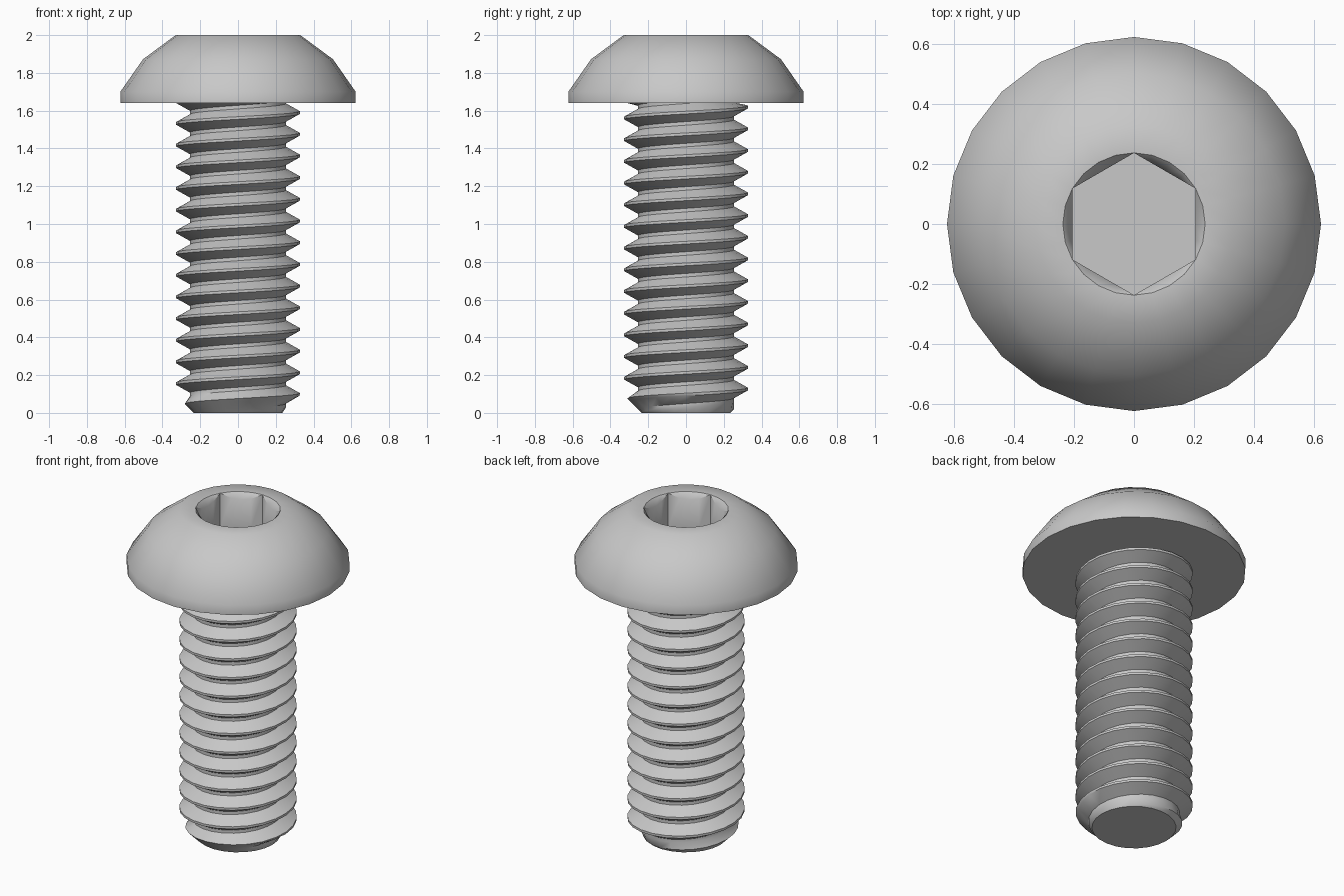
import bpy, bmesh, math

SIDES = 24
STEP = 2 * math.pi / SIDES
PITCH = 0.1148

old = bpy.data.objects.get("Cube")
if old:
    bpy.data.objects.remove(old)

steel = bpy.data.materials.new("steel grey")
steel.use_nodes = True
steel.diffuse_color = (0.58, 0.58, 0.58, 1)
steel.node_tree.nodes["Principled BSDF"].inputs["Base Color"].default_value = (0.58, 0.58, 0.58, 1)


def point(bm, angle, radius, z):
    return bm.verts.new((radius * math.cos(angle), radius * math.sin(angle), z))


def bridge(bm, a, b):
    """Join two equal rows of vertices with quads."""
    for j in range(len(a) - 1):
        bm.faces.new((a[j], b[j], b[j + 1], a[j + 1]))


def finish(bm, name):
    bmesh.ops.remove_doubles(bm, verts=bm.verts, dist=0.0002)
    bmesh.ops.dissolve_degenerate(bm, edges=bm.edges, dist=0.0002)
    bmesh.ops.recalc_face_normals(bm, faces=bm.faces)
    mesh = bpy.data.meshes.new(name)
    bm.to_mesh(mesh)
    bm.free()
    mesh.materials.append(steel)
    obj = bpy.data.objects.new(name, mesh)
    bpy.context.collection.objects.link(obj)
    bpy.ops.object.select_all(action="DESELECT")
    obj.select_set(True)
    bpy.context.view_layer.objects.active = obj
    bpy.ops.object.shade_smooth_by_angle(angle=math.radians(45))


# Domed head with a chamfered hexagonal socket, corners on the y axis
def hex_radius(angle):
    return 0.205 / math.cos((angle + math.pi / 6) % (math.pi / 3) - math.pi / 6)


bm = bmesh.new()
columns = []
for i in range(SIDES):
    a = i * STEP
    h = hex_radius(a)
    rim = 0.237
    profile = [(0.623, 1.64), (0.623, 1.70), (0.503, 1.872), (0.33, 2.0),
               (rim, 2.0), (h, 2.0 - 1.1 * (rim - h)), (h, 1.787)]
    columns.append([point(bm, a, r, z) for r, z in profile])
for i in range(SIDES):
    bridge(bm, columns[i], columns[(i + 1) % SIDES])
bm.faces.new([c[0] for c in columns])
bm.faces.new([c[-1] for c in columns])
finish(bm, "button_head")

# Threaded shank: a helical ridge trimmed by the tip chamfer
TOP = 1.645
CREST = 1.59
ridge = [(-0.048, 0.255), (-0.007, 0.328), (0.007, 0.328), (0.048, 0.255)]
bm = bmesh.new()
columns = []
for i in range(SIDES + 1):
    column = []
    for k in range(-16, 3):
        for dz, r in ridge:
            z = CREST + (k + i / SIDES) * PITCH + dz
            z = min(max(z, 0), TOP)
            column.append(point(bm, i * STEP, min(r, 0.235 + z), z))
    columns.append(column)
for a, b in zip(columns, columns[1:]):
    bridge(bm, a, b)
bm.faces.new([c[0] for c in columns[:-1]])
finish(bm, "threaded_shank")
